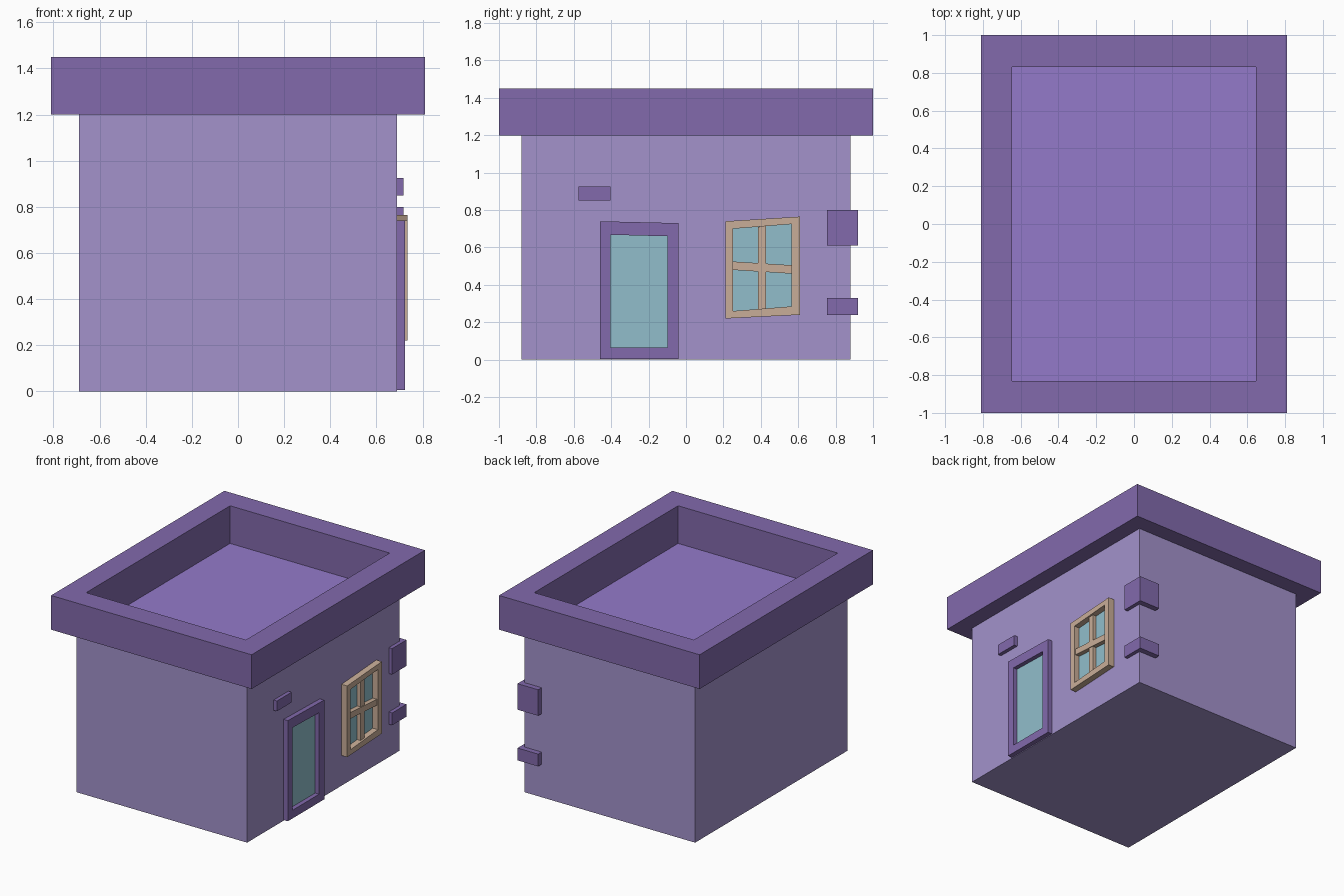
import bpy
import bmesh

if "Cube" in bpy.data.objects:
    bpy.data.objects.remove(bpy.data.objects["Cube"])


def material(name, r, g, b):
    mat = bpy.data.materials.new(name)
    mat.use_nodes = True
    mat.diffuse_color = (r, g, b, 1)
    mat.node_tree.nodes["Principled BSDF"].inputs["Base Color"].default_value = (r, g, b, 1)
    return mat


WALL = material("pale lilac wall", 0.366, 0.288, 0.597)
TRIM = material("dark purple trim", 0.223, 0.144, 0.413)
ROOF = material("bright purple roof", 0.296, 0.195, 0.591)
GLASS = material("blue glass", 0.283, 0.515, 0.597)
WOOD = material("tan wood", 0.584, 0.423, 0.314)


def loft(name, loops, mats, start=False, end=False):
    """Bridge four-point loops in order; the end cap takes the last material."""
    bm = bmesh.new()
    rings = [[bm.verts.new(p) for p in loop] for loop in loops]
    for a, b in zip(rings, rings[1:]):
        for i in range(4):
            j = (i + 1) % 4
            bm.faces.new((a[i], a[j], b[j], b[i]))
    if start:
        bm.faces.new(rings[0][::-1])
    if end:
        bm.faces.new(rings[-1]).material_index = len(mats) - 1
    mesh = bpy.data.meshes.new(name)
    bm.to_mesh(mesh)
    bm.free()
    for mat in mats:
        mesh.materials.append(mat)
    obj = bpy.data.objects.new(name, mesh)
    bpy.context.collection.objects.link(obj)
    return obj


def level(hx, hy, z):
    """Rectangle centred on the origin at height z."""
    return [(-hx, -hy, z), (hx, -hy, z), (hx, hy, z), (-hx, hy, z)]


def upright(x, y0, y1, left, right):
    """Upright quad facing +x; left and right are (bottom, top) heights."""
    return [(x, y0, left[0]), (x, y1, right[0]), (x, y1, right[1]), (x, y0, left[1])]


def block(name, x0, x1, shape, mat):
    loft(name, [upright(x0, *shape), upright(x1, *shape)], [mat], True, True)


def frame(name, x0, x1, outer, inner, mat):
    loft(name, [upright(x0, *outer), upright(x1, *outer),
                upright(x1, *inner), upright(x0, *inner)], [mat])


FACE = 0.69   # wall plane carrying the details

# Walls and parapet roof with a sunken floor
loft("walls", [level(FACE, 0.88, 0), level(FACE, 0.88, 1.2)], [WALL], start=True)
loft("parapet_roof", [level(FACE, 0.88, 1.2), level(0.81, 1, 1.2), level(0.81, 1, 1.45),
                      level(0.645, 0.83, 1.45), level(0.645, 0.83, 1.175)],
     [TRIM, ROOF], end=True)

# Door
door_hole = (-0.405, -0.1, (0.065, 0.668), (0.065, 0.66))
frame("door_frame", FACE, 0.725, (-0.46, -0.04, (0.005, 0.74), (0.005, 0.73)), door_hole, TRIM)
block("door_glass", FACE - 0.002, FACE + 0.003, door_hole, GLASS)

# Crooked window with crossing bars
window_hole = (0.25, 0.565, (0.26, 0.7), (0.285, 0.725))
frame("window_frame", FACE, 0.735, (0.21, 0.61, (0.22, 0.74), (0.24, 0.765)), window_hole, WOOD)
block("window_glass", FACE - 0.002, FACE + 0.003, window_hole, GLASS)
block("window_upright_bar", FACE, 0.722, (0.385, 0.428, (0.265, 0.71), (0.27, 0.715)), WOOD)
block("window_cross_bar", FACE, 0.726, (0.25, 0.565, (0.48, 0.525), (0.46, 0.505)), WOOD)

# Raised bricks: one on the wall, two wrapped round the corner
bricks = [("wall_brick", 0.66, -0.575, -0.405, (0.85, 0.925)),
          ("upper_corner_brick", 0.55, 0.755, 0.92, (0.61, 0.8)),
          ("lower_corner_brick", 0.55, 0.755, 0.92, (0.24, 0.33))]
for name, x0, y0, y1, heights in bricks:
    block(name, x0, 0.717, (y0, y1, heights, heights), TRIM)
